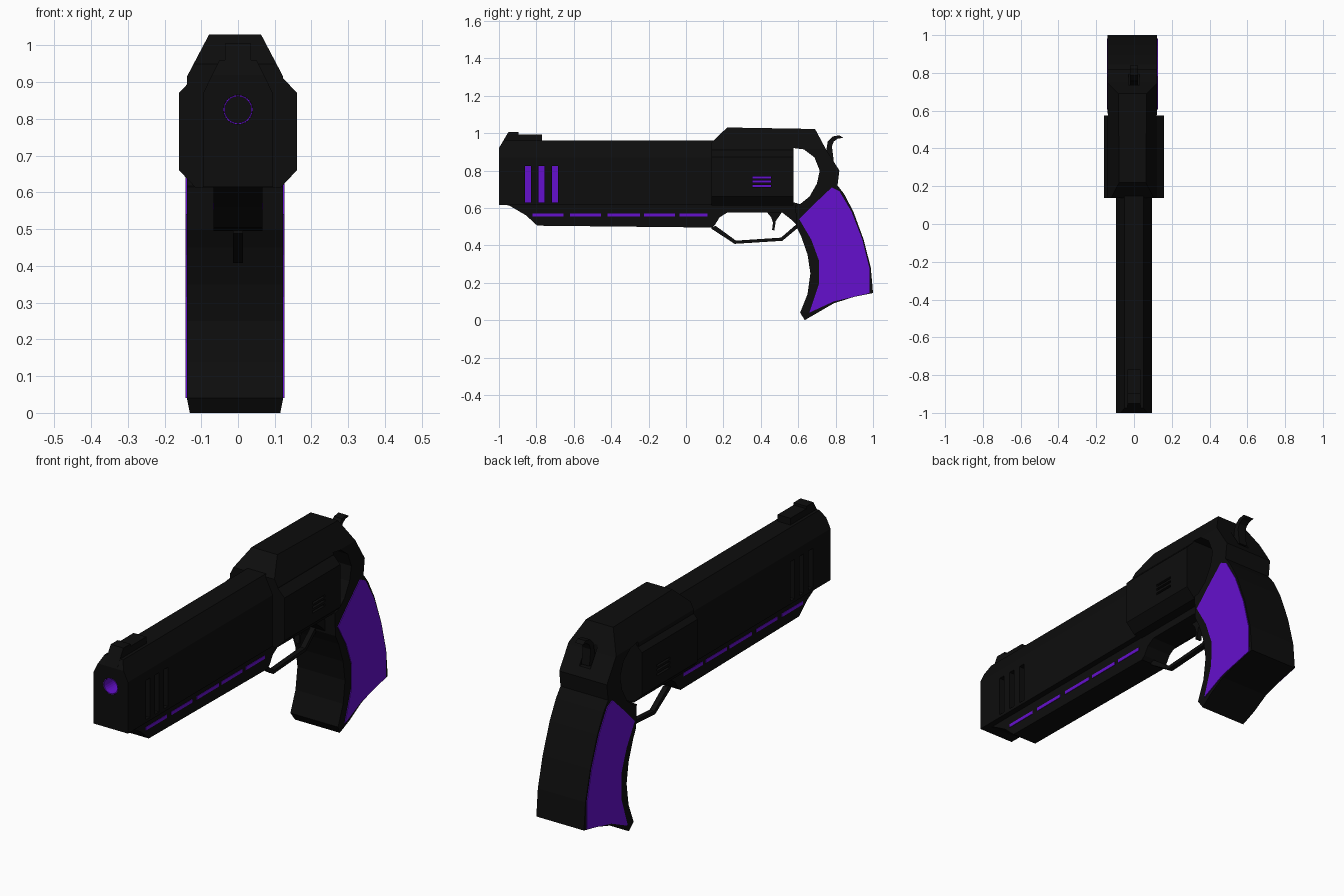
import bpy, bmesh, math
from mathutils import Vector

if "Cube" in bpy.data.objects:
    bpy.data.objects.remove(bpy.data.objects["Cube"])


def material(name, rgb):
    m = bpy.data.materials.new(name)
    m.diffuse_color = (*rgb, 1)
    m.use_nodes = True
    m.node_tree.nodes["Principled BSDF"].inputs["Base Color"].default_value = m.diffuse_color
    return m


BLACK = material("matte_black", (0.004, 0.004, 0.004))
PURPLE = material("vivid_purple", (0.128, 0.005, 0.61))


def prism(name, pts, lo, hi, mat=BLACK, axis="x"):
    """Extrude a (y,z) profile along x, or an (x,z) section along y."""
    bm = bmesh.new()
    place = (lambda p: (lo, *p)) if axis == "x" else (lambda p: (p[0], lo, p[1]))
    face = bm.faces.new([bm.verts.new(place(p)) for p in pts])
    out = bmesh.ops.extrude_face_region(bm, geom=[face])
    step = Vector((hi - lo, 0, 0) if axis == "x" else (0, hi - lo, 0))
    verts = [g for g in out["geom"] if isinstance(g, bmesh.types.BMVert)]
    bmesh.ops.translate(bm, verts=verts, vec=step)
    bmesh.ops.recalc_face_normals(bm, faces=bm.faces)
    me = bpy.data.meshes.new(name)
    bm.to_mesh(me)
    bm.free()
    me.materials.append(mat)
    ob = bpy.data.objects.new(name, me)
    bpy.context.collection.objects.link(ob)
    return ob


def box(name, x, y, z, mat=BLACK):
    return prism(name, [(y[0], z[0]), (y[1], z[0]), (y[1], z[1]), (y[0], z[1])],
                 x[0], x[1], mat)


def cut(ob, tool, op="DIFFERENCE"):
    mod = ob.modifiers.new("cut", "BOOLEAN")
    mod.operation, mod.object, mod.solver = op, tool, "EXACT"
    bpy.context.view_layer.objects.active = ob
    bpy.ops.object.modifier_apply(modifier=mod.name)
    bpy.data.objects.remove(tool)


def mirrored(half, cx=0):
    return [(cx + x, z) for x, z in half] + [(cx - x, z) for x, z in reversed(half)]


def circle(r, z, n=24):
    return [(r * math.cos(2 * math.pi * i / n), z + r * math.sin(2 * math.pi * i / n))
            for i in range(n)]


# Barrel: side profile trimmed by a chamfered section
barrel = prism("barrel", [(-1, .615), (-1, .92), (-.975, .96), (.15, .96), (.15, .615)], -.2, .2)
cut(barrel, prism("section", mirrored([(.095, .5), (.095, .87), (.05, .961)]), -1.1, .3, axis="y"),
    "INTERSECT")
cut(barrel, prism("bore_cutter", circle(.04, .825), -1.1, -.6, axis="y"))
for y in (-.86, -.788, -.717):
    cut(barrel, box("vent_cutter", (-.2, -.06), (y, y + .032), (.63, .825)))
    cut(barrel, box("vent_cutter", (.06, .2), (y, y + .032), (.63, .825)))
    for s in (-1, 1):
        box("vent_glow", sorted((s * .058, s * .064)), (y, y + .032), (.63, .825), PURPLE)

# Purple lining of the bore
liner = prism("bore_liner", circle(.0395, .825), -1, -.62, PURPLE, "y")
cut(liner, prism("liner_cutter", circle(.036, .825), -1.1, -.5, PURPLE, "y"))

# Front sight
prism("front_sight", [(-.99, .90), (-1, .92), (-.95, 1.005), (-.895, 1.005), (-.895, .993),
                      (-.77, .993), (-.77, .94)], -.035, .035)

# Narrow rail under barrel and cylinder
prism("lower_rail", [(-1, .62), (-.945, .613), (-.855, .56), (-.795, .505), (.137, .495),
                     (.155, .51), (.18, .55), (.22, .575), (.515, .575), (.56, .54), (.6, .5),
                     (.64, .55), (.61, .62), (.575, .63), (-.95, .63)], -.066, .066)
for y0, y1 in ((-.82, -.655), (-.62, -.455), (-.42, -.245), (-.225, -.06), (-.035, .115)):
    for s in (-1, 1):
        box("rail_stripe", sorted((s * .065, s * .068)), (y0, y1), (.554, .571), PURPLE)

# Faceted cylinder block with recessed purple vents
block = prism("cylinder_block", mirrored([(.115, .612), (.16, .66), (.16, .872), (.113, .92)]),
              .137, .575, axis="y")
for z in (.712, .735, .756):
    for s in (-1, 1):
        cut(block, box("mark_cutter", sorted((s * .135, s * .2)), (.355, .455), (z, z + .011)))
        box("block_mark", sorted((s * .133, s * .139)), (.355, .455), (z, z + .011), PURPLE)

# Frame: top strap, curved back and grip in one profile, sides tapered at the top
CX = -.008
frame = prism("frame_and_grip", [
    (.137, .895), (.137, .95), (.22, 1.03), (.69, 1.022), (.75, .91), (.82, .80), (.81, .72),
    (.845, .675), (.895, .58), (.95, .43), (.988, .28), (1, .145), (.9, .125), (.79, .09),
    (.635, 0), (.61, .04), (.65, .14), (.665, .25), (.65, .35), (.615, .45), (.59, .5),
    (.585, .615), (.61, .62), (.66, .66), (.70, .73), (.715, .80), (.687, .87),
    (.63, .913), (.575, .92), (.57, .895)], -.3, .3)
cut(frame, prism("section", mirrored([(.121, -.01), (.131, .04), (.131, .915), (.07, 1.031)], CX),
                 0, 1.1, axis="y"), "INTERSECT")
cut(frame, box("hammer_slot_cutter", (-.03, .03), (.735, .9), (.84, .97)))

# Purple grip panels
panel = [(.78, .71), (.82, .69), (.885, .58), (.943, .43), (.98, .28), (.982, .145), (.79, .10),
         (.66, .04), (.71, .19), (.712, .315), (.67, .43), (.605, .54), (.69, .625)]
for s in (-1, 1):
    prism("grip_panel", panel, CX + s * .130, CX + s * .1345, PURPLE)

# Hammer, trigger and trigger guard
prism("hammer", [(.73, .85), (.75, .91), (.758, .955), (.785, .982), (.82, .988), (.84, .975),
                 (.81, .970), (.79, .955), (.78, .93), (.79, .85)], -.022, .022)
prism("trigger", [(.43, .58), (.455, .55), (.465, .52), (.46, .482), (.472, .48), (.48, .53),
                  (.515, .58)], -.013, .013)
prism("trigger_guard", [(.137, .5), (.137, .488), (.26, .408), (.515, .424), (.6, .495), (.59, .512),
                        (.508, .441), (.267, .425), (.16, .503)], -.013, .013)
